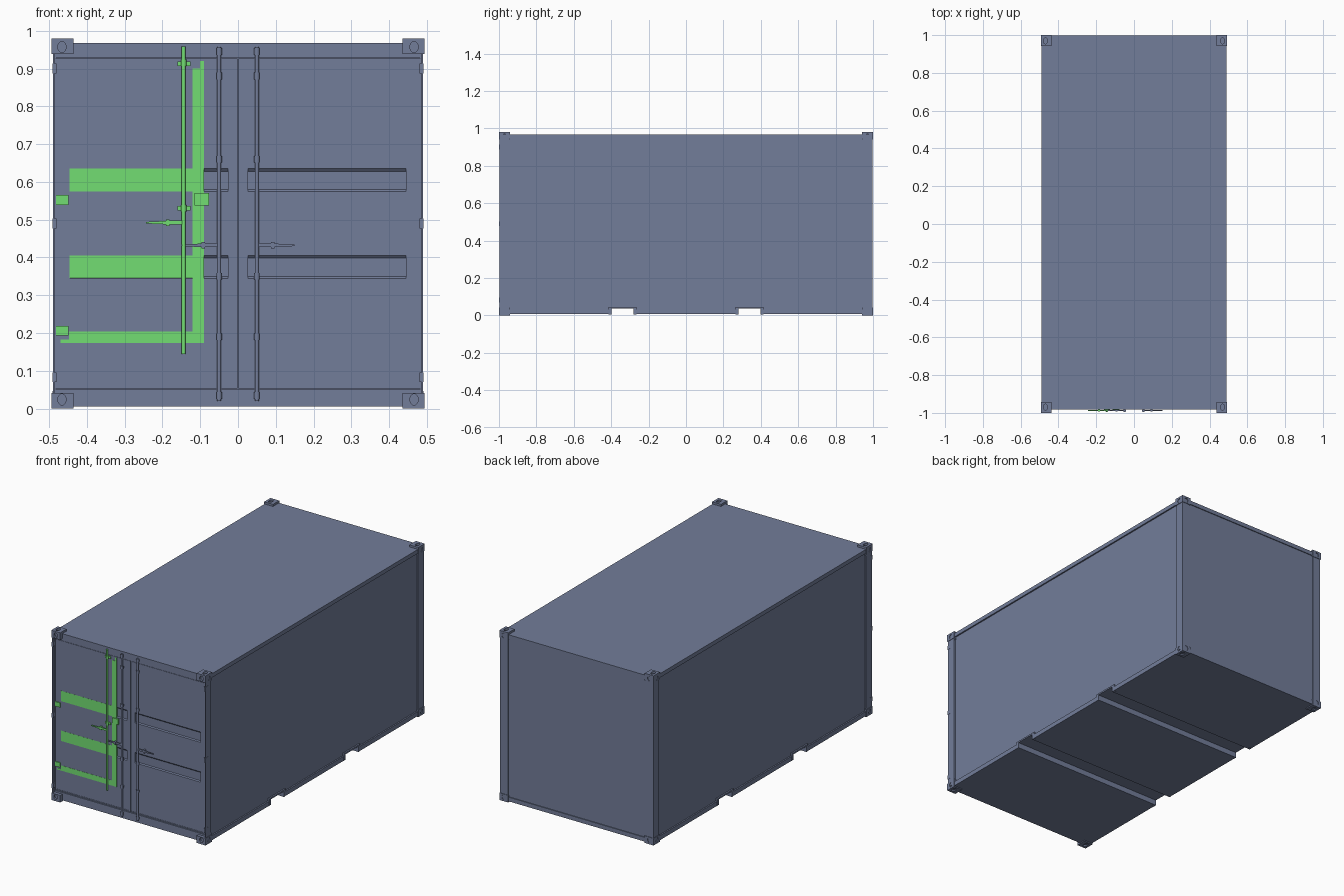
import bpy
import bmesh
from math import pi
from mathutils import Matrix, Vector

default = bpy.data.objects.get("Cube")
if default:
    bpy.data.objects.remove(default, do_unlink=True)


def material(name, rgb):
    mat = bpy.data.materials.new(name)
    mat.use_nodes = True
    color = (*rgb, 1)
    mat.diffuse_color = color
    mat.node_tree.nodes["Principled BSDF"].inputs["Base Color"].default_value = color
    return mat


STEEL = material("slate_paint", (0.17, 0.205, 0.32))
GREEN = material("green_paint", (0.17, 0.73, 0.17))


def finish(name, bm, mat):
    bmesh.ops.recalc_face_normals(bm, faces=bm.faces)
    mesh = bpy.data.meshes.new(name)
    bm.to_mesh(mesh)
    bm.free()
    mesh.materials.append(mat)
    obj = bpy.data.objects.new(name, mesh)
    bpy.context.collection.objects.link(obj)
    return obj


def box(name, x, y, z, mat=STEEL):
    """Box from its (low, high) range on each axis."""
    bm = bmesh.new()
    bmesh.ops.create_cube(bm, size=1)
    spans = (x, y, z)
    for v in bm.verts:
        v.co = [(min(s) if c < 0 else max(s)) for c, s in zip(v.co, spans)]
    return finish(name, bm, mat)


def cylinder(name, center, radius, length, axis="Z", mat=STEEL, sides=16, scale=(1, 1)):
    bm = bmesh.new()
    bmesh.ops.create_cone(bm, cap_ends=True, segments=sides, radius1=radius,
                          radius2=radius, depth=length)
    bmesh.ops.scale(bm, vec=(*scale, 1), verts=bm.verts)
    turn = {"X": Matrix.Rotation(pi / 2, 4, "Y"), "Y": Matrix.Rotation(pi / 2, 4, "X"),
            "Z": Matrix.Identity(4)}[axis]
    bm.transform(Matrix.Translation(center) @ turn)
    return finish(name, bm, mat)


def prism(name, profile, direction, mat=STEEL):
    """Extrude a flat outline of 3D points along a direction."""
    bm = bmesh.new()
    face = bm.faces.new([bm.verts.new(p) for p in profile])
    moved = bmesh.ops.extrude_face_region(bm, geom=[face])["geom"]
    verts = [g for g in moved if isinstance(g, bmesh.types.BMVert)]
    bmesh.ops.translate(bm, verts=verts, vec=Vector(direction))
    return finish(name, bm, mat)


def smooth(obj):
    bpy.ops.object.select_all(action="DESELECT")
    obj.select_set(True)
    bpy.context.view_layer.objects.active = obj
    bpy.ops.object.shade_smooth_by_angle()


def cut(obj, cutters):
    """Subtract the cutters, then discard them."""
    bpy.context.view_layer.objects.active = obj
    for cutter in cutters:
        cutter.hide_render = True
        mod = obj.modifiers.new("cut", "BOOLEAN")
        mod.operation = "DIFFERENCE"
        mod.solver = "EXACT"
        mod.object = cutter
        bpy.ops.object.modifier_apply(modifier=mod.name)
        bpy.data.objects.remove(cutter, do_unlink=True)


def pocket_cutters():
    return [box("pocket_cutter", (-1, 1), (y - 0.058, y + 0.058), (-0.02, 0.037))
            for y in (-0.34, 0.34)]


SIDES = ((-1, "right"), (1, "left"))
ENDS = ((-1, "front"), (1, "back"))
WALL, EDGE = 0.482, 0.49
FACE, DOOR = -0.981, -0.978

# Main shell, with fork pockets running right through the floor
shell = box("shell", (-WALL, WALL), (-0.965, 0.992), (0.006, 0.96))
cut(shell, pocket_cutters())
box("roof", (-EDGE, EDGE), (FACE, 0.997), (0.955, 0.968))

# Side rails, fork pocket surrounds and corner posts
for sx, side in SIDES:
    rail_x = (sx * 0.47, sx * EDGE)
    box(f"{side}_top_rail", rail_x, (-0.95, 0.95), (0.945, 0.956))
    rail = box(f"{side}_bottom_rail", rail_x, (-0.95, 0.95), (0.006, 0.032))
    cut(rail, pocket_cutters())
    for y, end in ((-0.34, "front"), (0.34, "back")):
        plate = box(f"{side}_{end}_pocket_surround", (sx * 0.475, sx * 0.4905),
                    (y - 0.075, y + 0.075), (0.0055, 0.046))
        cut(plate, pocket_cutters())
    box(f"{side}_back_post", (sx * 0.44, sx * EDGE), (0.945, 0.997), (0.02, 0.956))
    box(f"{side}_front_post", (sx * WALL, sx * EDGE), (-0.945, FACE), (0.02, 0.956))
    box(f"{side}_front_post_flange", (sx * 0.486, sx * EDGE), (-0.996, -0.97), (0.03, 0.95))

# Sills and headers at both ends
box("front_sill", (-0.488, 0.488), (-0.94, FACE), (0.006, 0.051))
box("front_header", (-0.488, 0.488), (-0.94, FACE), (0.928, 0.956))
box("back_sill", (-0.488, 0.488), (0.94, 0.997), (0.006, 0.03))
box("back_header", (-0.488, 0.488), (0.94, 0.997), (0.945, 0.956))

# Corner castings with an oval hole on each outer face
for sx, side in SIDES:
    for sy, end in ENDS:
        for low, high, outer, hole_z, level in ((0, 0.041, 0, 0.024, "bottom"),
                                                (0.939, 0.98, 0.98, 0.957, "top")):
            casting = box(f"{side}_{end}_{level}_casting", (sx * 0.436, sx * 0.493),
                          (sy * 0.942, sy), (low, high))
            cut(casting, [
                cylinder("hole", (sx * 0.466, sy, hole_z), 0.011, 0.024, "Y", scale=(1, 1.35)),
                cylinder("hole", (sx * 0.493, sy * 0.97, hole_z), 0.011, 0.024, "X",
                         scale=(1.25, 1)),
                cylinder("hole", (sx * 0.469, sy * 0.97, outer), 0.011, 0.024, "Z",
                         scale=(1, 1.5))])

# Doors with two sunken bands, edge seals and hinges
BANDS = ((0.345, 0.405), (0.575, 0.635))
FLOOR = DOOR + 0.006
for sx, side in SIDES:
    door = box(f"{side}_door", (sx * 0.0015, sx * 0.484), (DOOR, -0.955), (0.053, 0.926))
    cutters = []
    for low, high in BANDS:
        profile = [(sx * 0.026, DOOR - 0.001, low - 0.001),
                   (sx * 0.026, FLOOR, low + 0.005),
                   (sx * 0.026, FLOOR, high - 0.007),
                   (sx * 0.026, DOOR - 0.001, high + 0.001)]
        cutters.append(prism("band_cutter", profile, (sx * 0.419, 0, 0)))
    cut(door, cutters)
    seal_y = (DOOR - 0.002, -0.97)
    for z, place in ((0.055, "bottom"), (0.92, "top")):
        box(f"{side}_door_{place}_seal", (sx * 0.004, sx * 0.481), seal_y, (z, z + 0.005))
    box(f"{side}_door_hinge_seal", (sx * 0.477, sx * 0.481), seal_y, (0.055, 0.925))
    for i, z in enumerate((0.083, 0.49, 0.9)):
        box(f"{side}_door_hinge_{i + 1}", (sx * 0.481, sx * 0.491),
            (-0.999, -0.975), (z - 0.013, z + 0.013))


def lock_rod(name, x, low, high, clips, handle_z, direction, mat=STEEL):
    """Locking rod with its clips and a tapering handle."""
    y = -0.988
    smooth(cylinder(f"{name}_rod", (x, y, (low + high) / 2), 0.0055, high - low, mat=mat))
    for i, z in enumerate(clips):
        smooth(cylinder(f"{name}_collar_{i + 1}", (x, y, z), 0.0075, 0.018, mat=mat))
        box(f"{name}_clip_{i + 1}", (x - 0.006, x + 0.006), (y, DOOR + 0.001),
            (z - 0.006, z + 0.006), mat)
    outline = [(0, 0.006), (0.03, 0.006), (0.06, 0.004), (0.1, 0.002),
               (0.1, -0.002), (0.06, -0.004), (0.03, -0.005), (0, -0.005)]
    prism(f"{name}_handle", [(x + direction * u, -0.991, handle_z + v) for u, v in outline],
          (0, 0.005, 0), mat)
    catch = x + direction * 0.042
    box(f"{name}_handle_catch", (catch - 0.005, catch + 0.005), (-0.993, DOOR + 0.001),
        (handle_z - 0.009, handle_z + 0.009), mat)


# Locking rods
for sx, side in SIDES:
    lock_rod(f"{side}_lock", sx * 0.05, 0.02, 0.957, (0.035, 0.19, 0.35, 0.66, 0.88, 0.945),
             0.432, sx)

# Green fittings on the right door
lock_rod("green_lock", -0.144, 0.145, 0.958, (0.53, 0.915), 0.492, -1, GREEN)
for i, z in enumerate((0.53, 0.912)):
    box(f"green_rod_plate_{i + 1}", (-0.16, -0.126), (-0.984, -0.97), (z - 0.006, z + 0.006), GREEN)
trim_y = (DOOR - 0.001, -0.97)
box("green_door_upright", (-0.121, -0.09), trim_y, (0.174, 0.9), GREEN)
box("green_door_upright_edge", (-0.101, -0.09), trim_y, (0.9, 0.922), GREEN)
box("green_door_bottom_strip", (-0.447, -0.121), trim_y, (0.174, 0.204), GREEN)
box("green_door_bottom_edge", (-0.47, -0.447), trim_y, (0.174, 0.183), GREEN)
for i, (low, high) in enumerate(BANDS):
    box(f"green_band_{i + 1}", (-0.446, -0.09), (DOOR - 0.0005, -0.968), (low, high), GREEN)
for i, z in enumerate((0.206, 0.552)):
    box(f"green_hinge_{i + 1}", (-0.482, -0.448), (-0.984, -0.97), (z - 0.013, z + 0.013), GREEN)
box("green_latch_plate", (-0.115, -0.077), (-0.984, -0.97), (0.538, 0.57), GREEN)
